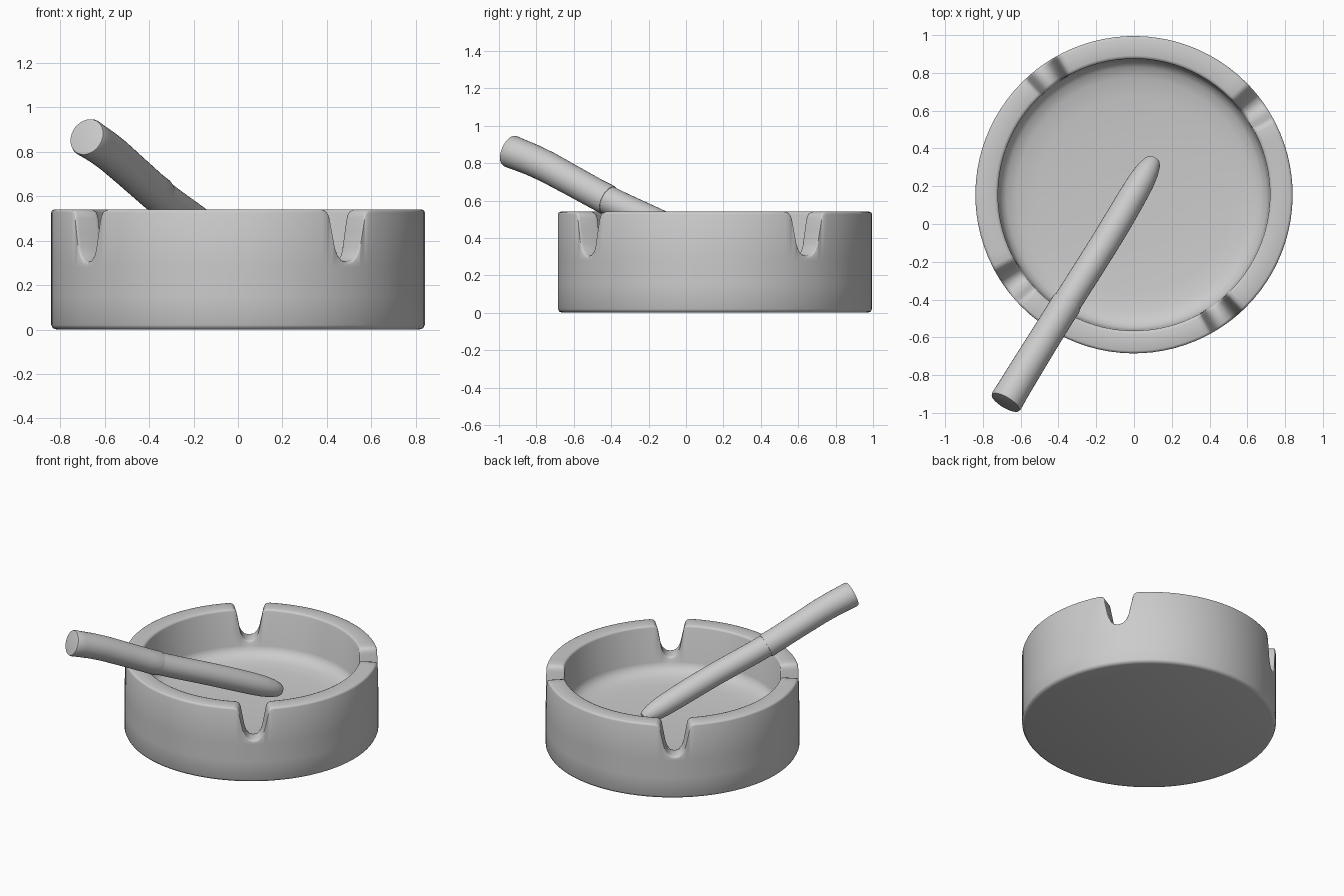
import bpy, bmesh
from math import sin, cos, pi, radians
from mathutils import Vector

if "Cube" in bpy.data.objects:
    bpy.data.objects.remove(bpy.data.objects["Cube"])

CENTRE_Y = 0.155
R = 0.84


def finish(bm, name, angle=50):
    bmesh.ops.recalc_face_normals(bm, faces=bm.faces)
    mesh = bpy.data.meshes.new(name)
    bm.to_mesh(mesh)
    bm.free()
    obj = bpy.data.objects.new(name, mesh)
    bpy.context.collection.objects.link(obj)
    bpy.ops.object.select_all(action='DESELECT')
    obj.select_set(True)
    bpy.context.view_layer.objects.active = obj
    bpy.ops.object.shade_smooth_by_angle(angle=radians(angle))
    return obj


def bridge(bm, a, b):
    n = len(a)
    for i in range(n):
        j = (i + 1) % n
        bm.faces.new((a[i], a[j], b[j], b[i]))


def fan(bm, ring, point):
    tip = bm.verts.new(point)
    for i in range(len(ring)):
        bm.faces.new((ring[i], ring[(i + 1) % len(ring)], tip))


# Rim height around the bowl: four U-shaped rests
notch = [(0, .305), (.03, .312), (.053, .335), (.068, .37), (.083, .44),
         (.096, .502), (.102, .52), (.113, .534), (.135, .54)]
columns = []
PLAIN = 18
for k in range(4):
    mid = radians(36 + 90 * k)
    for t, h in [(-t, h) for t, h in notch[:0:-1]] + notch:
        columns.append((mid + t / R, h))
    start, end = mid + .135 / R, mid + pi / 2 - .135 / R
    for i in range(1, PLAIN):
        columns.append((start + (end - start) * i / PLAIN, .54))

# Bowl: lathed profile whose rim follows the notch heights
# (radius, z, measured from rim height?)
profile = [(.815, 0, 0), (.833, .006, 0), (R, .02, 0), (R, .15, 0), (R, .28, 0),
           (R, -.014, 1), (.836, -.004, 1), (.826, 0, 1), (.737, 0, 1),
           (.725, -.004, 1), (.72, -.014, 1),
           (.715, .275, 0), (.703, .245, 0), (.675, .22, 0), (.62, .202, 0),
           (.52, .19, 0), (.28, .18, 0)]
bm = bmesh.new()
rings = []
for r, z, on_rim in profile:
    rings.append([bm.verts.new((r * cos(a), CENTRE_Y + r * sin(a), z + h * on_rim))
                  for a, h in columns])
for a, b in zip(rings, rings[1:]):
    bridge(bm, a, b)
fan(bm, rings[0], (0, CENTRE_Y, 0))
fan(bm, rings[-1], (0, CENTRE_Y, .176))
finish(bm, "ashtray_bowl")

# Centre line of the cigarette, from the mouth end to the lit end
path = [Vector(p) for p in ((-.68, -.945, .866), (-.565, -.755, .786),
                            (-.36, -.425, .607), (-.13, -.06, .437), (.105, .34, .24))]


def on_path(t):
    """Catmull-Rom point and tangent at t in 0..1."""
    pts = [2 * path[0] - path[1]] + path + [2 * path[-1] - path[-2]]
    s = t * (len(path) - 1)
    i = min(int(s), len(path) - 2)
    u = s - i
    a, b, c, d = pts[i:i + 4]
    k1, k2, k3 = c - a, 2 * a - 5 * b + 4 * c - d, 3 * b - a - 3 * c + d
    return (b + .5 * (k1 * u + k2 * u * u + k3 * u ** 3),
            (k1 + 2 * k2 * u + 3 * k3 * u * u).normalized())


def tube(name, stations, start_dome, end_dome, sides=32):
    bm = bmesh.new()
    rings = []
    for t, r in stations:
        p, d = on_path(t)
        side = d.cross(Vector((0, 0, 1))).normalized()
        up = side.cross(d)
        rings.append([bm.verts.new(p + r * (cos(2 * pi * i / sides) * side
                                            + sin(2 * pi * i / sides) * up))
                      for i in range(sides)])
    for a, b in zip(rings, rings[1:]):
        bridge(bm, a, b)
    p, d = on_path(stations[0][0])
    fan(bm, rings[0], p - d * start_dome)
    p, d = on_path(stations[-1][0])
    fan(bm, rings[-1], p + d * end_dome)
    return finish(bm, name, 40)


# Filter with slightly wider mouth end, paper body with rounded tip
tube("cigarette_filter", [(0, .084), (.012, .088), (.08, .086), (.17, .085), (.26, .084),
                          (.36, .082), (.46, .081), (.5, .082), (.508, .079)], .012, 0)
tube("cigarette_body", [(.49, .076), (.56, .076), (.64, .076), (.72, .076), (.8, .076),
                        (.88, .074), (.93, .07), (.965, .061), (.99, .047), (1, .035)], 0, .012)
